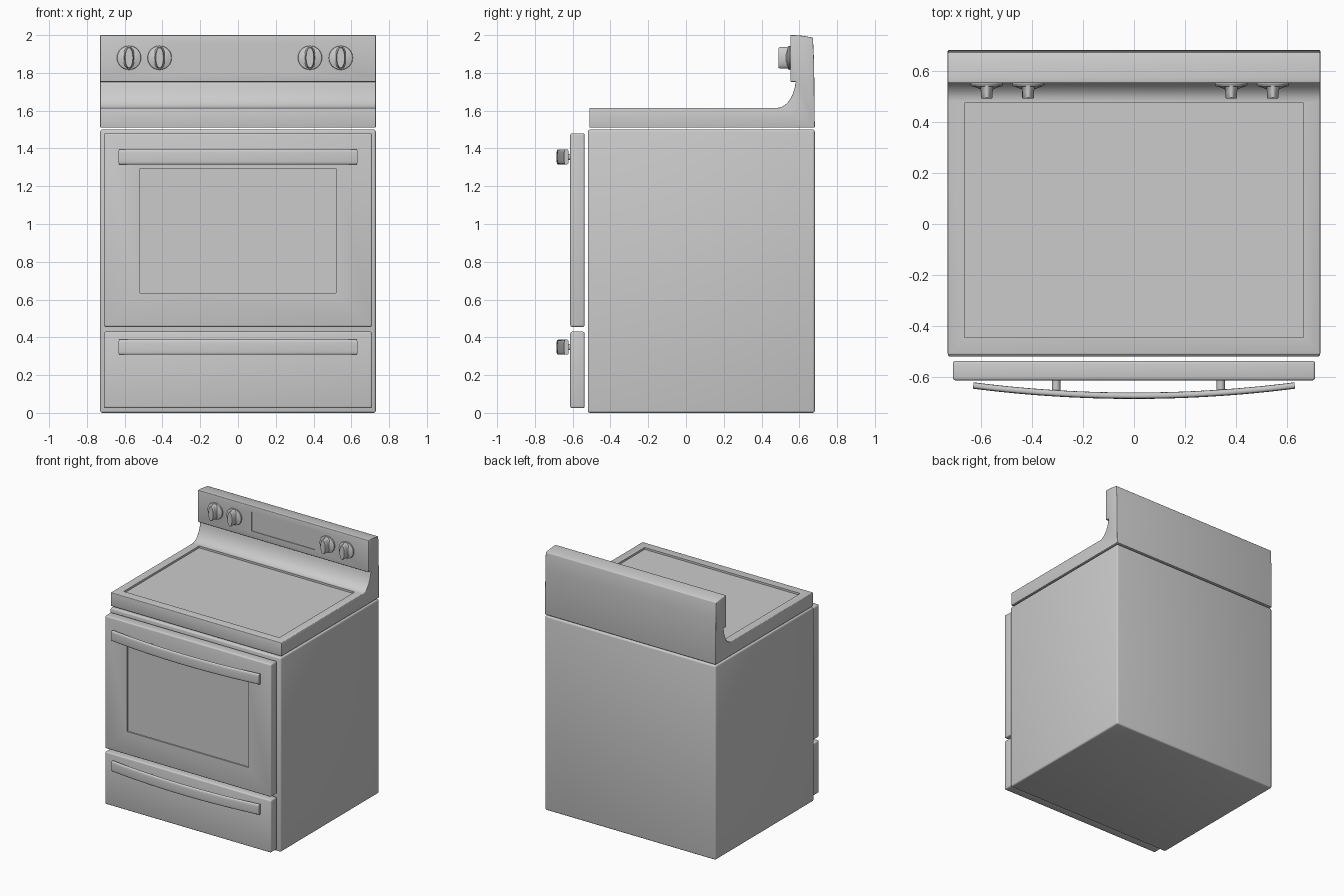
import bpy, bmesh, math
from mathutils import Vector

if "Cube" in bpy.data.objects:
    bpy.data.objects.remove(bpy.data.objects["Cube"])


def finish(name, bm, bevel=0.0, cutters=(), angle=35):
    """Turn a bmesh into an object, bevel it, cut recesses and smooth it."""
    bmesh.ops.recalc_face_normals(bm, faces=bm.faces)
    me = bpy.data.meshes.new(name)
    bm.to_mesh(me)
    bm.free()
    ob = bpy.data.objects.new(name, me)
    bpy.context.collection.objects.link(ob)
    bpy.ops.object.select_all(action='DESELECT')
    ob.select_set(True)
    bpy.context.view_layer.objects.active = ob
    if bevel:
        m = ob.modifiers.new("bevel", 'BEVEL')
        m.width, m.segments = bevel, 3
        m.limit_method, m.angle_limit = 'ANGLE', math.radians(40)
        bpy.ops.object.modifier_apply(modifier=m.name)
    for c in cutters:
        m = ob.modifiers.new("recess", 'BOOLEAN')
        m.operation, m.solver, m.object = 'DIFFERENCE', 'EXACT', c
        bpy.ops.object.modifier_apply(modifier=m.name)
        bpy.data.objects.remove(c)
    bpy.ops.object.shade_smooth_by_angle(angle=math.radians(angle))
    return ob


def box(name, lo, hi, bevel=0.0, cutters=()):
    bm = bmesh.new()
    bmesh.ops.create_cube(bm, size=1)
    lo, hi = Vector(lo), Vector(hi)
    for v in bm.verts:
        v.co = (lo + hi) / 2 + v.co * (hi - lo)
    return finish(name, bm, bevel, cutters)


def loft(name, rings, angle=35):
    """Skin a list of equal-length closed rings and cap both ends."""
    bm = bmesh.new()
    rows = [[bm.verts.new(p) for p in r] for r in rings]
    n = len(rows[0])
    for a, b in zip(rows, rows[1:]):
        for i in range(n):
            bm.faces.new((a[i], a[(i + 1) % n], b[(i + 1) % n], b[i]))
    bm.faces.new(rows[0])
    bm.faces.new(rows[-1][::-1])
    return finish(name, bm, angle=angle)


def cutter(lo, hi):
    ob = box("recess_cutter", lo, hi)
    ob.hide_render = True
    return ob


# Oven cabinet
box("oven_body", (-0.73, -0.52, 0.0), (0.73, 0.682, 1.5), 0.012)

# Oven door with shallow window recess, and storage drawer
window = cutter((-0.52, -0.7, 0.635), (0.52, -0.603, 1.295))
box("oven_door", (-0.71, -0.613, 0.455), (0.71, -0.537, 1.48), 0.01, [window])
box("storage_drawer", (-0.71, -0.613, 0.025), (0.71, -0.537, 0.43), 0.01)

# Cooktop and backguard: one side profile (y, z) with a concave cove
profile = [(0.682, 1.51), (-0.512, 1.51), (-0.512, 1.615)]
for i in range(11):
    t = i / 10 * math.radians(78)
    profile.append((0.482 + 0.1 * math.sin(t), 1.615 + 0.165 * (1 - math.cos(t))))
profile += [(0.583, 1.753), (0.552, 1.753), (0.552, 2.0), (0.575, 2.0),
            (0.62, 1.996), (0.672, 1.987), (0.678, 1.86)]
bm = bmesh.new()
face = bm.faces.new([bm.verts.new((-0.73, y, z)) for y, z in profile])
ext = bmesh.ops.extrude_face_region(bm, geom=[face])
bmesh.ops.translate(bm, vec=(1.46, 0, 0),
                    verts=[g for g in ext["geom"] if isinstance(g, bmesh.types.BMVert)])
cooking = cutter((-0.665, -0.445, 1.6), (0.665, 0.475, 1.8))
display = cutter((-0.27, 0.4, 1.805), (0.27, 0.558, 1.955))
finish("cooktop_and_backguard", bm, 0.007, [cooking, display])

# Control knobs: flared round base with an oval grip
def ellipse(cx, y, cz, rx, rz, n=32):
    return [(cx + rx * math.cos(2 * math.pi * i / n), y,
             cz + rz * math.sin(2 * math.pi * i / n)) for i in range(n)]


for k, x in enumerate((-0.577, -0.415, 0.381, 0.544), 1):
    base = [(0.556, 0.06), (0.548, 0.064), (0.541, 0.062), (0.538, 0.05), (0.53, 0.03)]
    loft(f"knob_base_{k}", [ellipse(x, y, 1.88, r, r) for y, r in base])
    grip = [(0.54, 0.036, 0.058), (0.53, 0.026, 0.057), (0.52, 0.023, 0.057),
            (0.496, 0.023, 0.057), (0.491, 0.02, 0.053)]
    loft(f"knob_grip_{k}", [ellipse(x, y, 1.88, rx, rz) for y, rx, rz in grip])


# Bowed handles with posts
def handle(name, zc):
    rings = []
    for i in range(33):
        x = -0.63 + 1.26 * i / 32
        y = -0.673 + 0.04 * (x / 0.63) ** 2
        slope = math.atan(0.08 * x / 0.63 ** 2)
        ring = []
        for j in range(24):
            a = 2 * math.pi * j / 24
            c, s = math.cos(a), math.sin(a)
            d = 0.0125 * math.copysign(abs(c) ** 0.6, c)
            h = 0.04 * math.copysign(abs(s) ** 0.45, s)
            ring.append((x - d * math.sin(slope), y + d * math.cos(slope), zc + h))
        rings.append(ring)
    loft(name, rings, 50)
    for side, x in (("left", -0.305), ("right", 0.34)):
        loft(f"{name}_post_{side}",
             [ellipse(x, y, zc, 0.016, 0.016, 16) for y in (-0.605, -0.665)])


handle("door_handle", 1.355)
handle("drawer_handle", 0.348)
